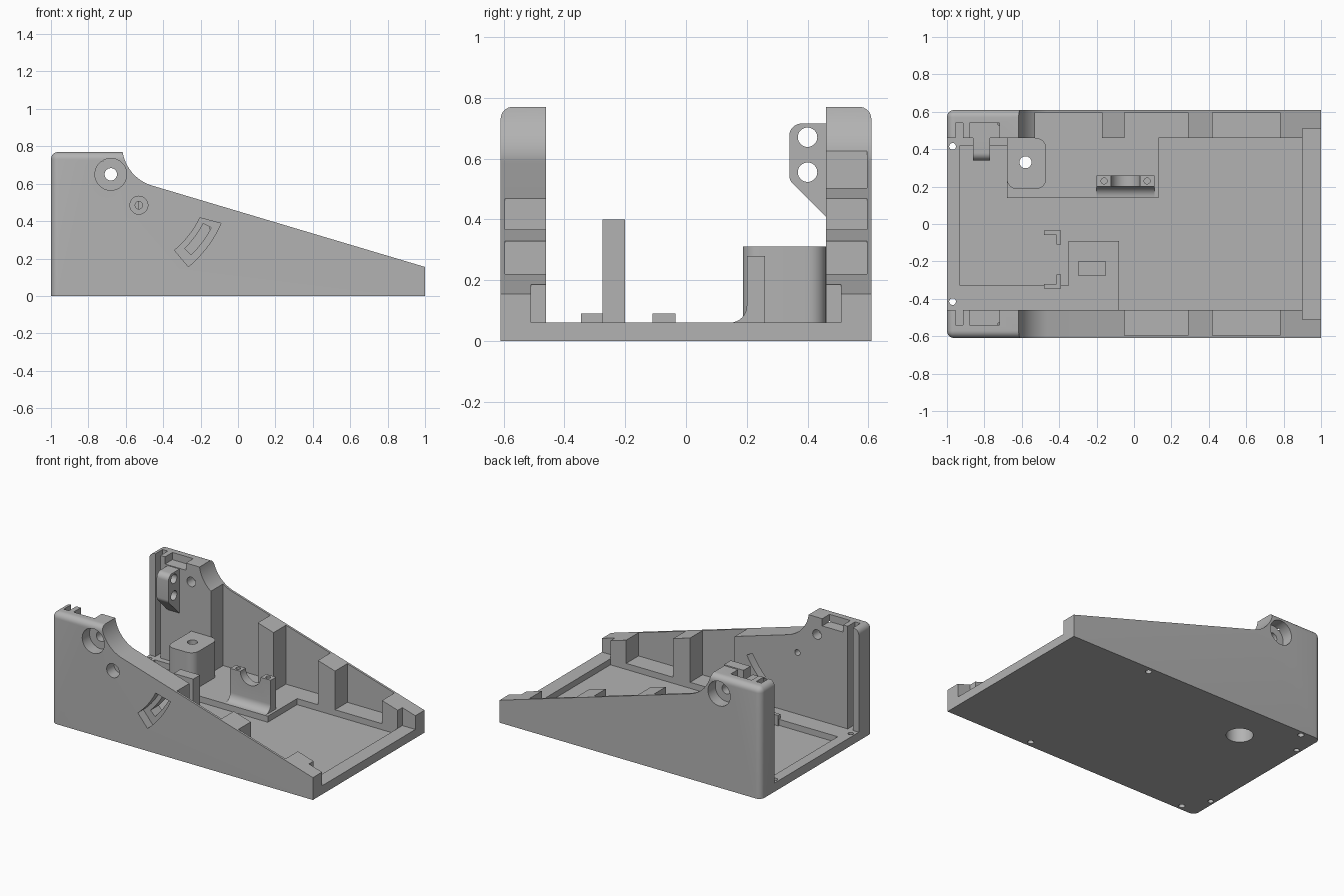
import bpy, bmesh, math
from mathutils import Vector

cube = bpy.data.objects.get("Cube")
if cube:
    bpy.data.objects.remove(cube, do_unlink=True)

grey = bpy.data.materials.new("plain grey")
grey.use_nodes = True
COLOUR = (0.45, 0.45, 0.45, 1)
grey.diffuse_color = COLOUR
grey.node_tree.nodes["Principled BSDF"].inputs["Base Color"].default_value = COLOUR


def prism(name, pts, axis, lo, hi, bevel=None, radius=0.05):
    """Extrude a 2D outline along an axis; bevel is a rule picking edges to round."""
    place = {"x": lambda u, v, w: (w, u, v),
             "y": lambda u, v, w: (u, w, v),
             "z": lambda u, v, w: (u, v, w)}[axis]
    bm = bmesh.new()
    base = bm.faces.new([bm.verts.new(place(u, v, lo)) for u, v in pts])
    out = bmesh.ops.extrude_face_region(bm, geom=[base])
    moved = [g for g in out["geom"] if isinstance(g, bmesh.types.BMVert)]
    bmesh.ops.translate(bm, verts=moved, vec=Vector(place(0, 0, hi - lo)))
    bmesh.ops.recalc_face_normals(bm, faces=bm.faces)
    if bevel:
        edges = [e for e in bm.edges if bevel(e.verts[0].co, e.verts[1].co)]
        bmesh.ops.bevel(bm, geom=edges, offset=radius, segments=8, profile=0.5, affect="EDGES")
    mesh = bpy.data.meshes.new(name)
    bm.to_mesh(mesh)
    bm.free()
    mesh.materials.append(grey)
    obj = bpy.data.objects.new(name, mesh)
    bpy.context.collection.objects.link(obj)
    return obj


def box(name, x, y, z, **kw):
    return prism(name, [(x[0], y[0]), (x[1], y[0]), (x[1], y[1]), (x[0], y[1])], "z", *z, **kw)


def arc(cx, cy, r, a, b, n=16):
    angles = [math.radians(a + (b - a) * i / n) for i in range(n + 1)]
    return [(cx + r * math.cos(t), cy + r * math.sin(t)) for t in angles]


def rod(cx, cy, r, axis, lo, hi):
    return prism("cutter", arc(cx, cy, r, 0, 360, 40)[:-1], axis, lo, hi)


def activate(obj):
    bpy.ops.object.select_all(action="DESELECT")
    obj.select_set(True)
    bpy.context.view_layer.objects.active = obj


def cut(obj, *cutters):
    for c in cutters:
        activate(obj)
        mod = obj.modifiers.new("cut", "BOOLEAN")
        mod.operation, mod.solver, mod.object = "DIFFERENCE", "EXACT", c
        bpy.ops.object.modifier_apply(modifier=mod.name)
        bpy.data.objects.remove(c, do_unlink=True)


def span(s, a, b):
    return sorted((s * a, s * b))


FLOOR, WALL, SIDE, TOP = 0.06, 0.46, 0.61, 0.77


# Housing: a block with a rounded rear and rounded upper sides
def outer_edge(a, b):
    rear = a.x < -0.9 and b.x < -0.9
    upper = a.z > 0.7 and b.z > 0.7
    upright = abs(a.z - b.z) > 0.1
    along = abs(a.x - b.x) > 0.1
    return (rear and (upright or upper)) or (upper and along)


body = box("housing", (-1, 1), (-SIDE, SIDE), (0, TOP), bevel=outer_edge, radius=0.04)

# Sloping top line, interior and front notch
slope = arc(-0.397, 0.803, 0.222, 180, 253) + [(1.1, 0.125), (1.1, 1), (-0.619, 1)]
cut(body,
    prism("cutter", slope, "y", -1, 1),
    box("cutter", (-1.1, 1.1), (-WALL, WALL), (FLOOR, 1)),
    box("cutter", (0.9, 1.1), (-0.51, 0.51), (FLOOR, 1)))

# Sunken area of the floor
sunken = [(-0.93, -0.33), (-0.35, -0.33), (-0.35, -0.09), (-0.08, -0.09),
          (-0.08, -WALL), (0.9, -WALL), (0.9, WALL), (0.13, WALL),
          (0.13, 0.14), (-0.68, 0.14), (-0.68, 0.42), (-0.93, 0.42)]
cut(body, prism("cutter", sunken, "z", 0.018, 0.2))

# Features shared by both side walls
for s in (-1, 1):
    pockets = [(-0.05, 0.29), (0.42, 0.78)] + ([(-0.53, -0.17)] if s > 0 else [])
    for p in pockets:
        cut(body, box("cutter", p, span(s, 0.4, 0.595), (FLOOR, 1)))
    cut(body,
        box("cutter", (-0.955, -0.915), span(s, 0.4, 0.54), (FLOOR, 1)),
        box("cutter", (-0.88, -0.72), span(s, 0.4, 0.54), (0.72, 1)),
        rod(-0.68, 0.65, 0.085, "y", *span(s, 0.53, 0.7)),
        rod(-0.68, 0.65, 0.033, "y", *span(s, 0.4, 0.7)),
        rod(-0.97, s * 0.415, 0.018, "z", -0.1, 0.2),
        rod(-0.87, s * 0.575, 0.02, "z", -0.1, 0.05),
        rod(0.36, s * 0.57, 0.02, "z", -0.1, 0.05))

# Small stepped hole and curved slot in the front wall
recess = arc(-0.68, 0.65, 0.53, -50, -26) + arc(-0.68, 0.65, 0.645, -24, -50)
slot = arc(-0.68, 0.65, 0.56, -45, -28) + arc(-0.68, 0.65, 0.608, -28, -45)
cut(body,
    rod(-0.53, 0.485, 0.048, "y", -0.7, -0.53),
    rod(-0.53, 0.485, 0.02, "y", -0.7, -0.4),
    prism("cutter", recess, "y", -0.7, -0.55),
    prism("cutter", slot, "y", -0.7, -0.4))


# Pivot post with a stepped bore through the floor
def post_corner(a, b):
    return abs(a.z - b.z) > 0.1 and not (a.x < -0.6 and a.y > 0.4)


post = box("pivot_post", (-0.68, -0.47), (0.187, WALL), (FLOOR, 0.31),
           bevel=post_corner, radius=0.055)
cut(body, rod(-0.58, 0.33, 0.085, "z", -0.1, 0.1))
cut(post, rod(-0.58, 0.33, 0.085, "z", 0, 0.2), rod(-0.58, 0.33, 0.032, "z", 0, 0.5))

# Cradle with a round saddle, screw holes and a filleted foot
foot = [(0.26, FLOOR), (0.26, 0.28), (0.2, 0.28)] + arc(0.145, 0.115, 0.055, 0, -90, 8)
cradle = prism("cradle", foot, "x", -0.2, 0.11)
cut(cradle, rod(-0.045, 0.28, 0.078, "y", 0, 0.5))
for x in (-0.16, 0.07):
    cut(cradle, rod(x, 0.23, 0.016, "z", 0.18, 0.4))

# Bracket on the rear wall
outline = ([(0.47, 0.4), (0.47, 0.715)] + arc(0.38, 0.675, 0.04, 90, 180, 8)
           + arc(0.38, 0.545, 0.04, 180, 225, 6))
bracket = prism("wall_bracket", outline, "x", -0.86, -0.77)
for z in (0.67, 0.555):
    cut(bracket, rod(0.4, z, 0.032, "x", -1, -0.5))

# Tower and corner hooks
tower = box("tower", (-0.3, -0.15), (-0.275, -0.2), (FLOOR, 0.4))
parts = [body, post, cradle, bracket, tower]
for name, s in (("upper_hook", 1), ("lower_hook", -1)):
    shape = [(-0.48, 0.155), (-0.39, 0.155), (-0.39, 0.08), (-0.415, 0.08),
             (-0.415, 0.13), (-0.48, 0.13)]
    parts.append(prism(name, [(x, -0.19 + s * y) for x, y in shape], "z", 0.018, 0.09))

for part in parts:
    activate(part)
    bpy.ops.object.shade_smooth_by_angle(angle=math.radians(30))
